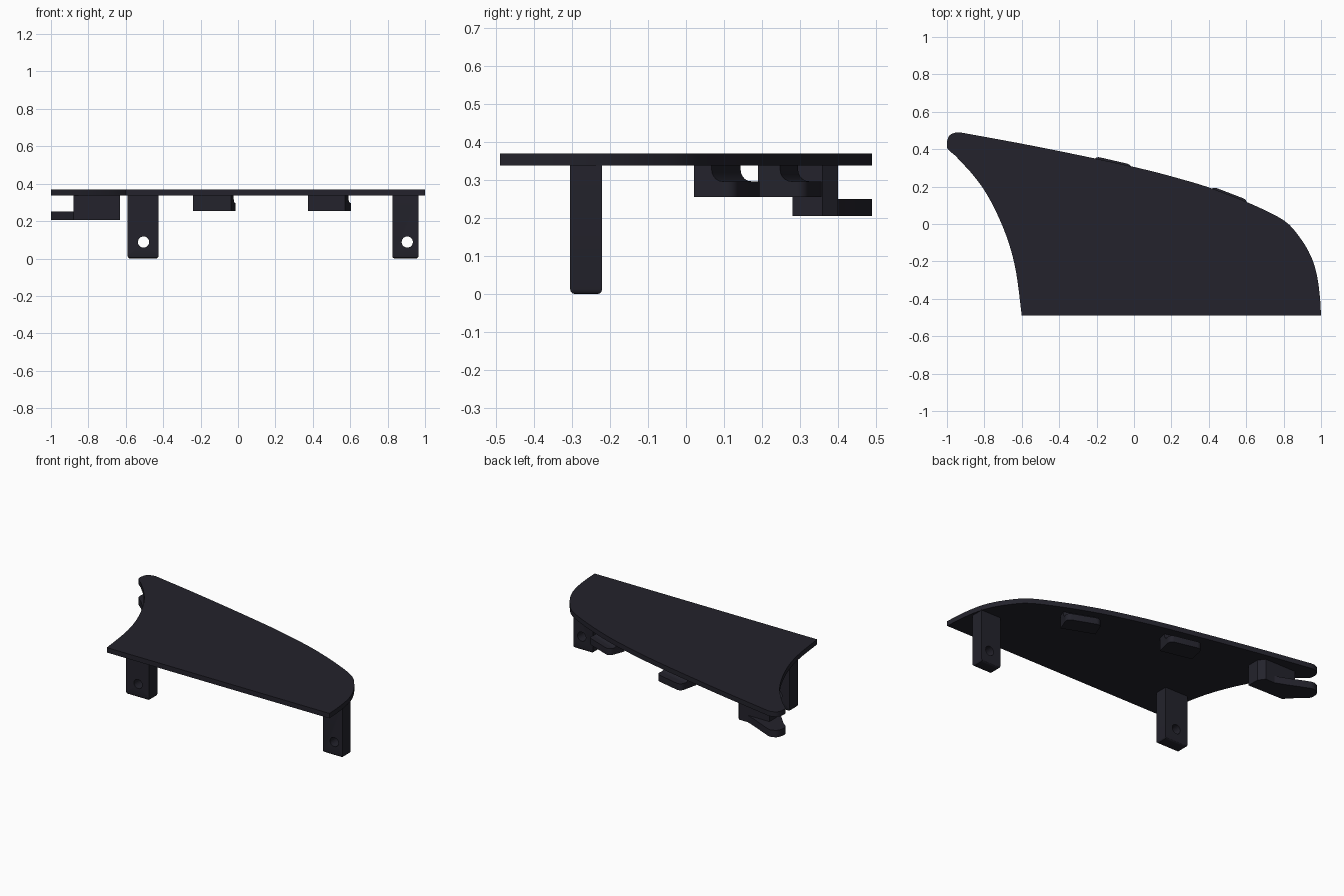
import bpy, bmesh, math
from mathutils import Vector, Matrix

cube = bpy.data.objects.get("Cube")
if cube:
    bpy.data.objects.remove(cube, do_unlink=True)

mat = bpy.data.materials.new("dark charcoal")
mat.use_nodes = True
COLOUR = (0.017, 0.0165, 0.025, 1)
mat.diffuse_color = COLOUR
mat.node_tree.nodes["Principled BSDF"].inputs["Base Color"].default_value = COLOUR

PLATE_LOW, PLATE_TOP = 0.338, 0.37


def finish(name, bm):
    bmesh.ops.recalc_face_normals(bm, faces=bm.faces)
    mesh = bpy.data.meshes.new(name)
    bm.to_mesh(mesh)
    bm.free()
    mesh.materials.append(mat)
    ob = bpy.data.objects.new(name, mesh)
    bpy.context.collection.objects.link(ob)
    bpy.ops.object.select_all(action='DESELECT')
    ob.select_set(True)
    bpy.context.view_layer.objects.active = ob
    bpy.ops.object.shade_smooth_by_angle(angle=math.radians(30))
    return ob


def prism(name, points, direction, matrix=Matrix()):
    """Extrude a closed polygon along a direction."""
    bm = bmesh.new()
    face = bm.faces.new([bm.verts.new(p) for p in points])
    new = bmesh.ops.extrude_face_region(bm, geom=[face])["geom"]
    verts = [v for v in new if isinstance(v, bmesh.types.BMVert)]
    bmesh.ops.translate(bm, verts=verts, vec=direction)
    bm.transform(matrix)
    return finish(name, bm)


def slab(name, outline, low, high):
    return prism(name, [(x, y, low) for x, y in outline], (0, 0, high - low))


def smooth_path(points, steps=4):
    """Curve passing through every given point."""
    p = [Vector(q) for q in points]
    p = [2 * p[0] - p[1]] + p + [2 * p[-1] - p[-2]]
    path = []
    for a, b, c, d in zip(p, p[1:], p[2:], p[3:]):
        for i in range(steps):
            t = i / steps
            path.append(0.5 * (2 * b + (c - a) * t + (2 * a - 5 * b + 4 * c - d) * t * t
                               + (3 * b - a - 3 * c + d) * t ** 3))
    return path + [p[-2]]


# Top plate: straight front, sweeping back edge, round tip, concave side
back_edge = smooth_path([(1, -0.49), (0.994, -0.39), (0.977, -0.27), (0.945, -0.17),
                         (0.885, -0.07), (0.80, 0.02), (0.62, 0.11), (0.43, 0.185),
                         (0.27, 0.235), (0, 0.305), (-0.5, 0.41), (-0.93, 0.49)])
tip = smooth_path([(-0.95, 0.49), (-0.985, 0.475), (-1, 0.44), (-0.998, 0.405), (-0.98, 0.385)])
side_edge = smooth_path([(-0.955, 0.365), (-0.88, 0.285), (-0.80, 0.18), (-0.73, 0.05),
                         (-0.67, -0.10), (-0.63, -0.26), (-0.60, -0.49)])
slab("top_plate", back_edge + tip + side_edge, PLATE_LOW, PLATE_TOP)


# Legs with softened feet and a pin hole through each
def leg(name, x0, x1, hole_x):
    bm = bmesh.new()
    bmesh.ops.create_cube(bm, size=1)
    bm.transform(Matrix.Translation(((x0 + x1) / 2, -0.263, 0.172))
                 @ Matrix.Diagonal((x1 - x0, 0.084, 0.344, 1)))
    foot = [e for e in bm.edges if all(v.co.z < 0.1 for v in e.verts)]
    bmesh.ops.bevel(bm, geom=foot, offset=0.013, segments=3, profile=0.5, affect='EDGES')
    ob = finish(name, bm)
    bpy.ops.mesh.primitive_cylinder_add(vertices=24, radius=0.03, depth=0.3,
                                        location=(hole_x, -0.263, 0.088),
                                        rotation=(math.pi / 2, 0, 0))
    cutter = bpy.context.object
    cutter.name = name + "_hole_cutter"
    cutter.data.materials.append(mat)
    cutter.hide_render = True
    mod = ob.modifiers.new("pin_hole", 'BOOLEAN')
    mod.operation = 'DIFFERENCE'
    mod.solver = 'EXACT'
    mod.object = cutter
    bpy.context.view_layer.objects.active = ob
    bpy.ops.object.modifier_apply(modifier=mod.name)
    bpy.data.objects.remove(cutter, do_unlink=True)


leg("right_leg", -0.59, -0.425, -0.505)
leg("left_leg", 0.825, 0.965, 0.905)


# Edge clips: a root under the plate and a lip with rounded corners sticking out
def clip(name, x, y, angle, length, depth, root):
    place = Matrix.Translation((x, y, 0)) @ Matrix.Rotation(math.radians(angle), 4, 'Z')
    h, r, low, lip = length / 2, 0.03, 0.255, 0.297
    # Root with a concave fillet running into the lip
    profile = [(0, low), (0, PLATE_LOW + 0.004), (root, PLATE_LOW + 0.004)]
    for i in range(6):
        a = math.pi + i * math.pi / 10
        profile.append((root + r + r * math.cos(a), lip + r + r * math.sin(a)))
    profile.append((root + r, low))
    prism(name + "_root", [(-h, p, z) for p, z in profile], (length, 0, 0), place)
    # Lip outline
    lip_points = [(-h, root + r), (h, root + r)]
    for cx, start in ((h - r, 0), (r - h, 90)):
        for i in range(6):
            a = math.radians(start + i * 18)
            lip_points.append((cx + r * math.cos(a), depth - r + r * math.sin(a)))
    prism(name + "_lip", [(px, py, low) for px, py in lip_points], (0, 0, lip - low), place)


clip("middle_clip", -0.139, 0.213, -13, 0.21, 0.13, 0.06)
clip("left_clip", 0.473, 0.059, -21, 0.213, 0.113, 0.05)

# Tip hook: a block under the plate and a tongue reaching beneath the tip
slab("hook_block", [(-0.88, 0.285), (-0.63, 0.28), (-0.63, 0.36), (-0.66, 0.40), (-0.88, 0.40)],
     0.205, PLATE_LOW + 0.004)
tongue = [(-0.70, 0.39), (-0.80, 0.43), (-0.93, 0.487)] + tip + [(-0.955, 0.365), (-0.88, 0.285), (-0.70, 0.285)]
slab("hook_tongue", tongue, 0.205, 0.25)
